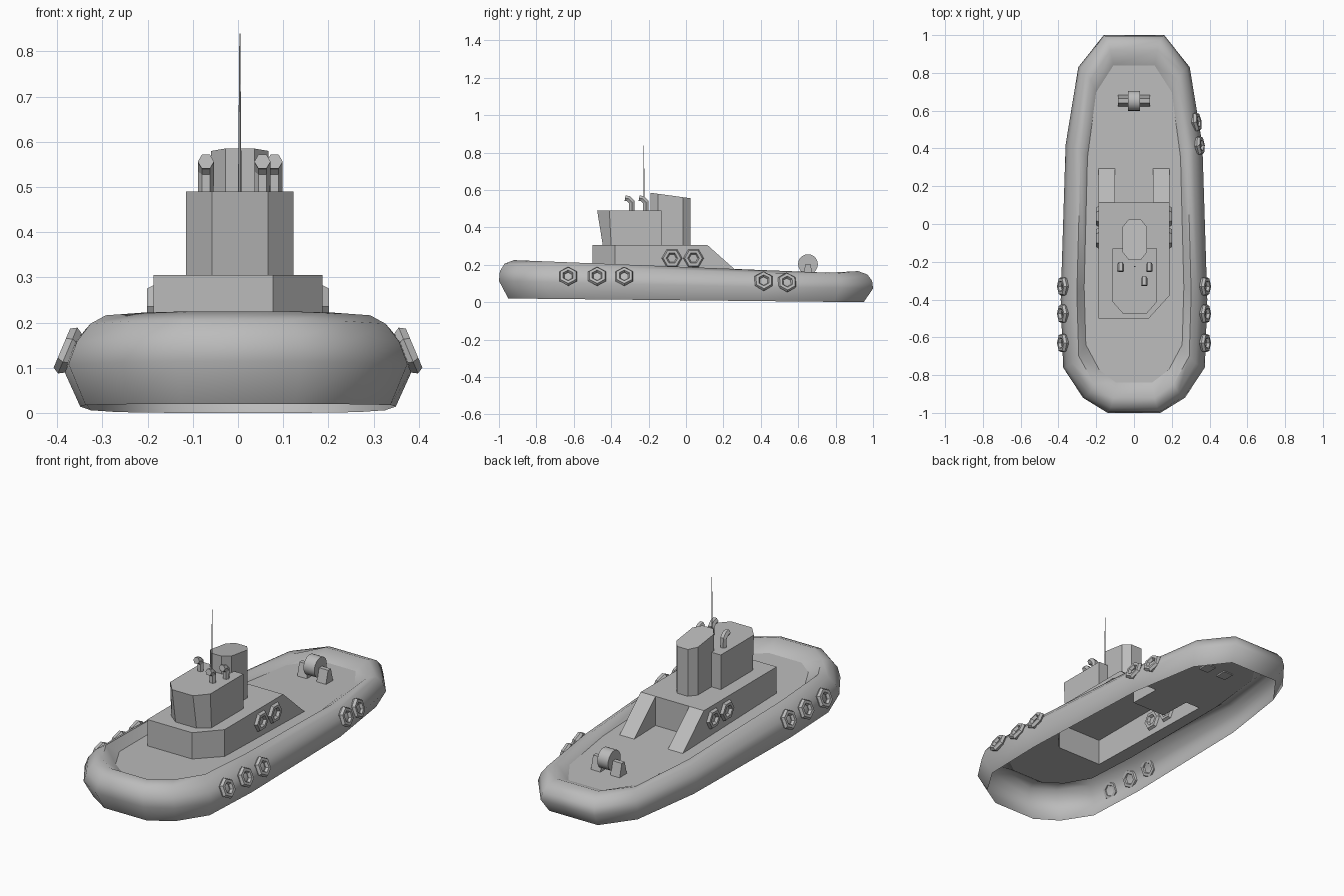
import bpy, bmesh
from math import pi, sin, cos
from mathutils import Matrix, Vector

if "Cube" in bpy.data.objects:
    bpy.data.objects.remove(bpy.data.objects["Cube"])

grey = bpy.data.materials.new("plain_grey")
grey.use_nodes = True
grey.diffuse_color = (0.5, 0.5, 0.5, 1)
grey.node_tree.nodes["Principled BSDF"].inputs["Base Color"].default_value = (0.5, 0.5, 0.5, 1)


def finish(bm, name):
    bmesh.ops.remove_doubles(bm, verts=bm.verts, dist=0.0001)
    mesh = bpy.data.meshes.new(name)
    bm.to_mesh(mesh)
    bm.free()
    mesh.materials.append(grey)
    obj = bpy.data.objects.new(name, mesh)
    bpy.context.collection.objects.link(obj)
    return obj


def loft(name, rings, bottom=True, top=True):
    """Skin counter-clockwise rings from the lowest to the highest."""
    bm = bmesh.new()
    loops = [[bm.verts.new(p) for p in ring] for ring in rings]
    n = len(loops[0])
    for a, b in zip(loops, loops[1:]):
        for i in range(n):
            j = (i + 1) % n
            bm.faces.new((a[i], a[j], b[j], b[i]))
    if bottom:
        bm.faces.new(loops[0][::-1])
    if top:
        bm.faces.new(loops[-1])
    return finish(bm, name)


def mirrored(half):
    return half + [(-x, y) for x, y in reversed(half)]


def smooth(obj, angle):
    bpy.ops.object.select_all(action='DESELECT')
    obj.select_set(True)
    bpy.context.view_layer.objects.active = obj
    bpy.ops.object.shade_smooth_by_angle(angle=angle)


def deck_z(y):
    return 0.152 - 0.025 * y


def hull_z(y, t):
    low = 0.01 - 0.0105 * y
    high = 0.188 - 0.04 * y + (0.015 if y > 0.8 else 0)
    return low + t * (high - low)


# Hull: open underneath, rounded sides, gunwale falling to a sunken deck
outline = mirrored([(0.14, -1), (0.27, -0.92), (0.375, -0.76), (0.388, -0.4),
                    (0.362, 0.42), (0.295, 0.83), (0.16, 1)])
levels = [(0.9, 0.95, 0), (1, 1, 0.45), (0.95, 0.995, 0.7),
          (0.87, 0.97, 0.9), (0.78, 0.92, 1)]
rings = [[(x * sx, y * sy, hull_z(y * sy, t)) for x, y in outline]
         for sx, sy, t in levels]
deck_edge = [(x * 0.68, y * 0.84, deck_z(y * 0.84)) for x, y in outline]
rings.append(deck_edge)
smooth(loft("hull", rings, bottom=False, top=False), pi / 3)

# Deckhouse: hollow, with two sloping arms at the back
WALL, ARM, BACK, TAIL, ROOF = 0.187, 0.1, 0.115, 0.295, 0.305
plan = [(-WALL, -0.5), (0.078, -0.5), (WALL, -0.38), (WALL, TAIL), (ARM, TAIL),
        (ARM, BACK), (-ARM, BACK), (-ARM, TAIL), (-WALL, TAIL)]
foot = [(x, y, deck_z(y)) for x, y in plan]
roof = [(x, min(y, BACK), ROOF) for x, y in plan]
loft("deckhouse", [foot, roof], bottom=False)

# Deck: filled between the gunwale and the deckhouse opening
bm = bmesh.new()
edges = []
for loop in (deck_edge, foot):
    vs = [bm.verts.new(p) for p in loop]
    edges += [bm.edges.new((vs[i - 1], vs[i])) for i in range(len(vs))]
bmesh.ops.triangle_fill(bm, use_beauty=True, edges=edges, normal=Vector((0, 0, 1)))
for face in bm.faces:
    face.normal_update()
    if face.normal.z < 0:
        face.normal_flip()
finish(bm, "deck")

# Wheelhouse: front leans forward
low = [(0.062, -0.445), (0.119, -0.4), (0.119, -0.13)]
high = [(0.062, -0.475), (0.119, -0.41), (0.119, -0.13)]
loft("wheelhouse", [[(x + 0.004, y, z) for x, y in mirrored(half)]
                    for half, z in ((low, ROOF), (high, 0.49))])

# Funnel: long octagon with a sloping top
octagon = mirrored([(0.032, -0.19), (0.064, -0.15), (0.064, -0.015), (0.032, 0.025)])
loft("funnel", [[(x + 0.004, y, ROOF) for x, y in octagon],
                [(x + 0.004, y, 0.559 - 0.137 * y) for x, y in octagon]])


# Vent pipes: bent six-sided tubes
def hexagon(centre, tilt, radius):
    turn = Matrix.Rotation(tilt, 3, 'X')
    return [Vector(centre) + turn @ Vector((radius * cos(i * pi / 3), radius * sin(i * pi / 3), 0))
            for i in range(6)]


for i, (x, y) in enumerate([(-0.071, -0.215), (0.081, -0.215), (0.054, -0.29)]):
    loft(f"vent_pipe_{i + 1}", [hexagon((x, y, 0.485), 0, 0.017),
                                hexagon((x, y, 0.535), 0.5, 0.018),
                                hexagon((x, y - 0.018, 0.553), 1.0, 0.018),
                                hexagon((x, y - 0.036, 0.556), 1.4, 0.018)])

# Antenna
loft("antenna", [hexagon((0.004, -0.225, 0.485), 0, 0.004),
                 hexagon((0.004, -0.225, 0.84), 0, 0.001)])


# Tyre fenders
def tyre(name, side, x, y, z, tilt=0, yaw=0, spin=0):
    bpy.ops.mesh.primitive_torus_add(
        major_segments=6, minor_segments=6, major_radius=0.039, minor_radius=0.016,
        location=(side * x, y, z), rotation=(0, side * (pi / 2 - tilt), side * yaw))
    obj = bpy.context.object
    obj.name = name
    obj.data.transform(Matrix.Rotation(spin, 4, 'Z'))
    obj.data.materials.append(grey)


for side, word in ((1, "left"), (-1, "right")):
    for i, y in enumerate((-0.63, -0.475, -0.33)):
        tyre(f"{word}_bow_tyre_{i + 1}", side, 0.377, y, 0.138, tilt=0.4)
    for i, y in enumerate((-0.075, 0.04)):
        tyre(f"{word}_deckhouse_tyre_{i + 1}", side, WALL, y, 0.235, spin=pi / 6)
tyre("left_stern_tyre_1", 1, 0.348, 0.415, 0.113, tilt=0.3, yaw=0.08)
tyre("left_stern_tyre_2", 1, 0.331, 0.54, 0.106, tilt=0.3, yaw=0.15)

# Towing winch: drum on two tapered stands
bpy.ops.mesh.primitive_cylinder_add(vertices=20, radius=0.053, depth=0.064,
                                    location=(0, 0.652, 0.203), rotation=(0, pi / 2, 0))
drum = bpy.context.object
drum.name = "winch_drum"
drum.data.materials.append(grey)
smooth(drum, pi / 6)
for side, word in ((1, "left"), (-1, "right")):
    rings = [[(side * 0.057 + u * 0.028, 0.652 + v * depth, z)
              for u, v in ((-1, -1), (1, -1), (1, 1), (-1, 1))]
             for depth, z in ((0.032, 0.128), (0.012, 0.205))]
    loft(f"{word}_winch_stand", rings)
